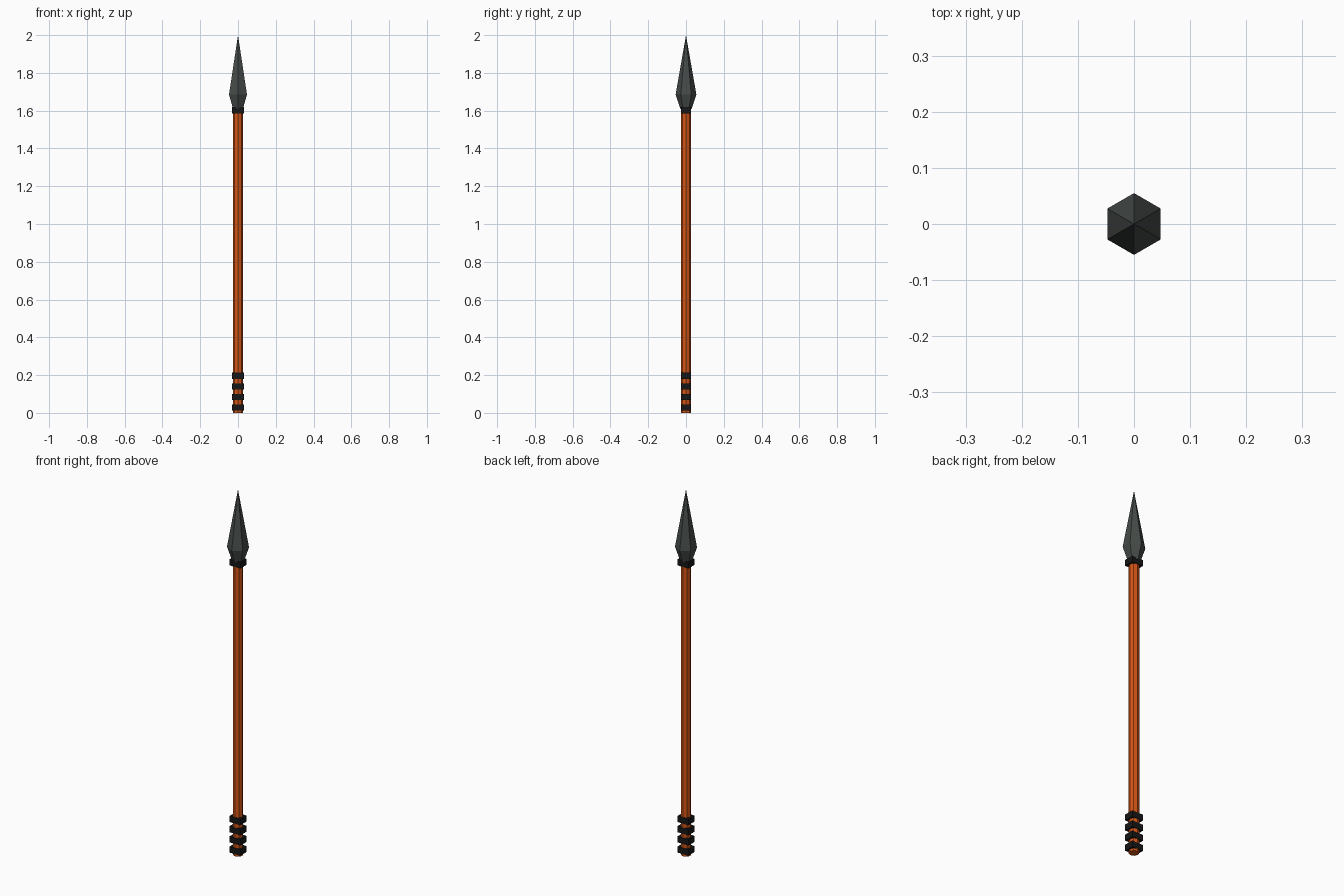
import bpy, math

if "Cube" in bpy.data.objects:
    bpy.data.objects.remove(bpy.data.objects["Cube"])


def material(name, rgb):
    m = bpy.data.materials.new(name)
    m.diffuse_color = (*rgb, 1)
    m.use_nodes = True
    m.node_tree.nodes["Principled BSDF"].inputs["Base Color"].default_value = m.diffuse_color
    return m


wood = material("wood", (0.65, 0.09, 0.008))
iron = material("iron", (0.06, 0.07, 0.065))
leather = material("leather", (0.008, 0.008, 0.008))


def lathe(name, profile, sides, mat, start=0.0):
    """Faceted solid from (radius, z) rings; radius 0 makes a point."""
    verts, faces, rings = [], [], []
    for r, z in profile:
        n = sides if r else 1
        rings.append([len(verts) + i for i in range(n)])
        for i in range(n):
            a = start + math.tau * i / sides
            verts.append((r * math.cos(a), r * math.sin(a), z))
    for lo, hi in zip(rings, rings[1:]):
        for i in range(sides):
            j = (i + 1) % sides
            if len(hi) == 1:
                faces.append((lo[i], lo[j], hi[0]))
            else:
                faces.append((lo[i], lo[j], hi[j], hi[i]))
    faces.append(rings[0][::-1])
    if len(rings[-1]) > 1:
        faces.append(rings[-1])
    me = bpy.data.meshes.new(name)
    me.from_pydata(verts, [], faces)
    me.materials.append(mat)
    ob = bpy.data.objects.new(name, me)
    bpy.context.collection.objects.link(ob)
    return ob


def band(name, z):
    """Rectangular binding block around the shaft."""
    bpy.ops.mesh.primitive_cube_add(size=1, location=(0, 0, z))
    ob = bpy.context.object
    ob.name = name
    ob.scale = (0.066, 0.053, 0.033)
    ob.data.materials.append(leather)


# Wooden shaft
lathe("shaft", [(0.026, 0), (0.026, 1.62)], 8, wood)

# Six-sided spear head
lathe("spear_head", [(0.03, 1.61), (0.055, 1.685), (0, 2.0)], 6, iron, math.pi / 2)

# Grip bindings and head collar
for i in range(4):
    band(f"grip_band_{i + 1}", 0.029 + i * 0.0557)
band("head_collar", 1.602)
